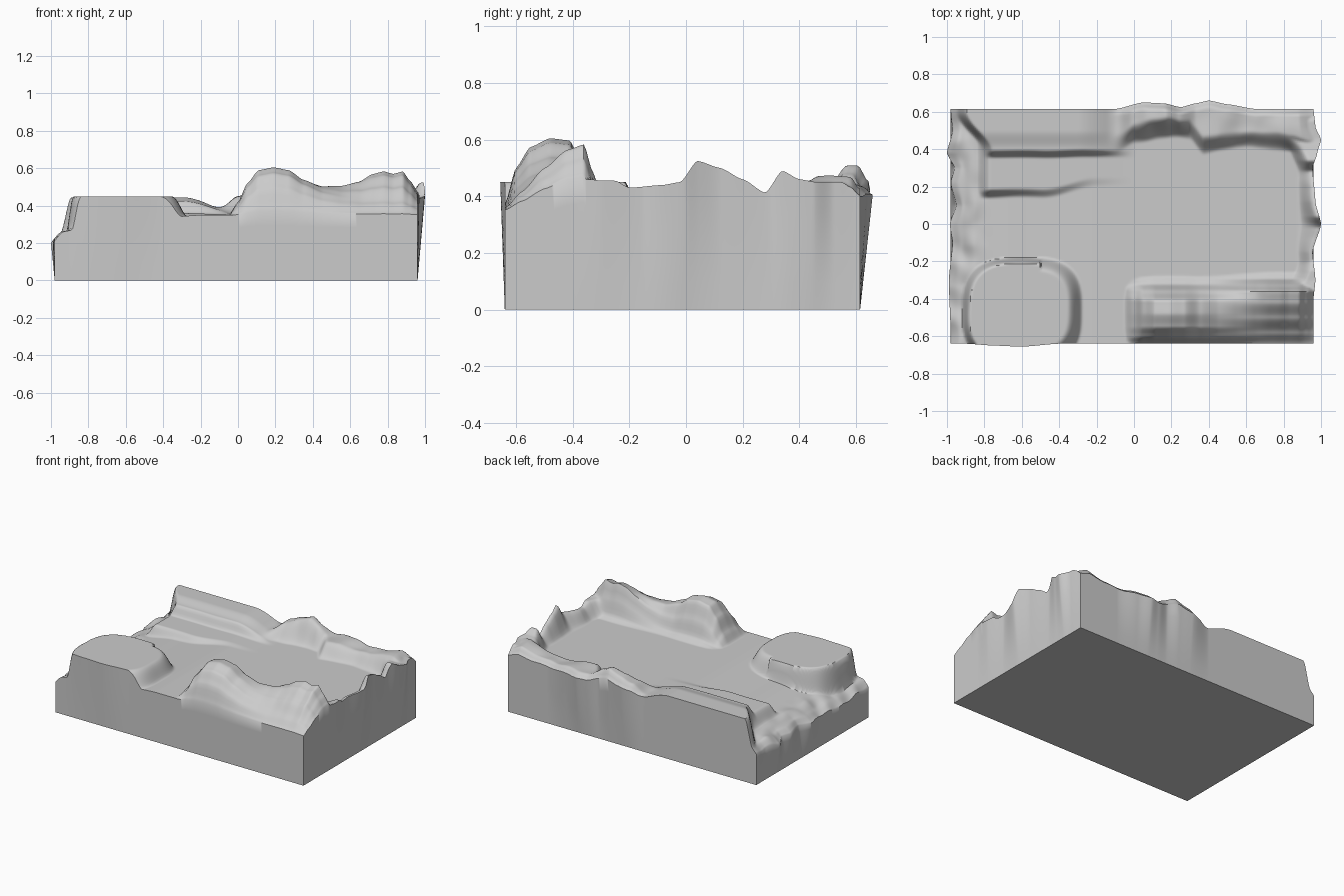
import bpy, bmesh
from mathutils import noise, Vector

if "Cube" in bpy.data.objects:
    bpy.data.objects.remove(bpy.data.objects["Cube"])

NX, NY = 220, 144
X0, X1, Y0, Y1 = -0.98, 0.96, -0.64, 0.615


def sm(a, b, v):
    t = max(0.0, min(1.0, (v - a) / (b - a)))
    return t * t * (3 - 2 * t)


def prof(pts, v):
    """Smooth interpolation through (position, value) points."""
    if v <= pts[0][0]:
        return pts[0][1]
    for (a, p), (b, q) in zip(pts, pts[1:]):
        if v <= b:
            t = (v - a) / (b - a)
            t = 0.5 * t + 0.5 * t * t * (3 - 2 * t)
            return p + (q - p) * t
    return pts[-1][1]


# front right ridge: crest along x, cross-sections along y
CREST = [(-.05, .35), (0, .42), (.05, .52), (.11, .59), (.19, .605), (.27, .59), (.35, .54),
         (.45, .51), (.55, .515), (.65, .54), (.72, .57), (.78, .583), (.83, .57), (.88, .583),
         (.92, .53), (.96, .47)]
WIDE = [(-.64, .1), (-.6, .6), (-.55, .88), (-.48, 1), (-.41, .97), (-.36, .55), (-.32, .12), (-.27, 0)]
STEEP = [(-.64, .05), (-.58, .3), (-.5, .65), (-.42, .92), (-.36, 1), (-.33, .6), (-.29, .1), (-.25, 0)]
# right rim height along y, back rim height and inner edge along x
RIM = [(-.34, .46), (-.3, .455), (-.25, .455), (-.2, .43), (-.08, .44), (-.02, .45), (.04, .525),
       (.12, .5), (.2, .46), (.28, .412), (.34, .49), (.4, .46), (.46, .45), (.55, .45), (.62, .40)]
BACK = [(-.1, .42), (0, .45), (.08, .48), (.17, .512), (.24, .48), (.33, .43), (.45, .44),
        (.6, .425), (.75, .44), (.88, .47), (.96, .43)]
BACK_IN = [(-.1, .42), (0, .47), (.2, .5), (.3, .49), (.37, .41), (.55, .44), (.7, .44), (.85, .42), (.96, .36)]
# outward bulges of the upper edges
BULGE_R = [(-.64, 0), (-.4, 0), (-.3, .01), (-.15, -.005), (0, .04), (.12, .01), (.3, -.005),
           (.38, .02), (.45, .04), (.52, .01), (.615, 0)]
BULGE_L = [(-.6, 0), (-.3, .01), (-.1, -.01), (.0, .005), (.1, -.03), (.22, .0), (.3, -.02),
           (.38, .02), (.5, -.01), (.6, 0)]
BULGE_B = [(-.1, 0), (.05, .035), (.16, .03), (.25, .01), (.33, .03), (.4, .045), (.5, .025), (.65, 0)]
BULGE_F = [(-.9, 0), (-.75, .01), (-.6, .016), (-.4, 0)]


def height(x, y):
    n = noise.noise(Vector((x * 9, y * 9, 3)))
    n2 = noise.noise(Vector((x * 4, y * 4, 8)))
    # valley floor dropping to the left edge
    z = prof([(-1, .2), (-.93, .25), (-.85, .28), (-.6, .315), (-.2, .35)], x)
    z += .025 * n * (1 - sm(-.93, -.75, x))
    # front left mesa
    d = abs((x + .6) / .315) ** 3 + abs((y + .46) / .275) ** 3 + .08 * n2
    w = 1 - (sm(.7, 1.05, d) if x < -.5 else sm(.45, 1.12, d))
    z += (.45 - z) * w
    # back left terraces
    fade = 1 - sm(-.3, .02, x)
    low = .16 + .06 * sm(-.5, -.2, x) + .02 * n2
    t1 = sm(low - .02, low + .03, y) * sm(-.84, -.77, x) * fade
    z = z + (max(z, .36) - z) * t1
    up = .365 + .012 * n2
    left = -.92 + .14 * (1 - sm(.38, .6, y))
    t2 = sm(up - .015, up + .03, y) * sm(left - .03, left + .03, x) * fade
    z += (.425 + .02 * sm(.4, .5, y) - z) * t2
    # front right ridge
    c = prof(CREST, x)
    k = sm(.3, .75, x)
    w = prof(WIDE, y) * (1 - k) + prof(STEEP, y) * k
    z = max(z, .345 + (c - .345) * w) if x > -.05 else z
    # back rim
    yi = prof(BACK_IN, x) + .012 * n
    w = sm(yi - .04, yi + .06, y) * sm(-.15, 0, x)
    w *= 1 - .35 * sm(.58, .615, y)
    z = max(z, z + (prof(BACK, x) + .012 * n - z) * w)
    # right rim
    if y > -.36:
        edge = .915 + .02 * n2 - .06 * sm(.25, .45, y) - .04 * (1 - sm(-.34, -.2, y))
        w = sm(edge - .04, edge + .035, x)
        z = max(z, z + (prof(RIM, y) - z) * w)
    return z


def top_point(i, j):
    x = X0 + (X1 - X0) * i / NX
    y = Y0 + (Y1 - Y0) * j / NY
    z = height(x, y)
    dx = prof(BULGE_R, y) * sm(.84, X1, x) - prof(BULGE_L, y) * (1 - sm(X0, -.88, x))
    dy = prof(BULGE_B, x) * sm(.45, Y1, y) - prof(BULGE_F, x) * (1 - sm(Y0, -.55, y))
    return x + dx, y + dy, z


bm = bmesh.new()
# terrain surface
grid = [[bm.verts.new(top_point(i, j)) for j in range(NY + 1)] for i in range(NX + 1)]
for i in range(NX):
    for j in range(NY):
        bm.faces.new((grid[i][j], grid[i + 1][j], grid[i + 1][j + 1], grid[i][j + 1]))

# side walls tapering to a rectangular foot
loop = ([(i, 0) for i in range(NX)] + [(NX, j) for j in range(NY)]
        + [(i, NY) for i in range(NX, 0, -1)] + [(0, j) for j in range(NY, 0, -1)])
prev = [grid[i][j] for i, j in loop]
RINGS = 5
tops = [v.co.copy() for v in prev]
for r in range(1, RINGS + 1):
    t = r / RINGS
    ring = []
    for (i, j), p in zip(loop, tops):
        foot = Vector((X0 + (X1 - X0) * i / NX, Y0 + (Y1 - Y0) * j / NY, 0))
        ring.append(bm.verts.new(p.lerp(foot, t)))
    for k in range(len(loop)):
        m = (k + 1) % len(loop)
        bm.faces.new((prev[k], ring[k], ring[m], prev[m]))
    prev = ring
# flat underside
bm.faces.new(prev[::-1])
bmesh.ops.recalc_face_normals(bm, faces=bm.faces)

mesh = bpy.data.meshes.new("terrain_block")
bm.to_mesh(mesh)
bm.free()
terrain = bpy.data.objects.new("terrain_block", mesh)
bpy.context.collection.objects.link(terrain)
bpy.context.view_layer.objects.active = terrain
terrain.select_set(True)
bpy.ops.object.shade_smooth_by_angle(angle=0.9)
